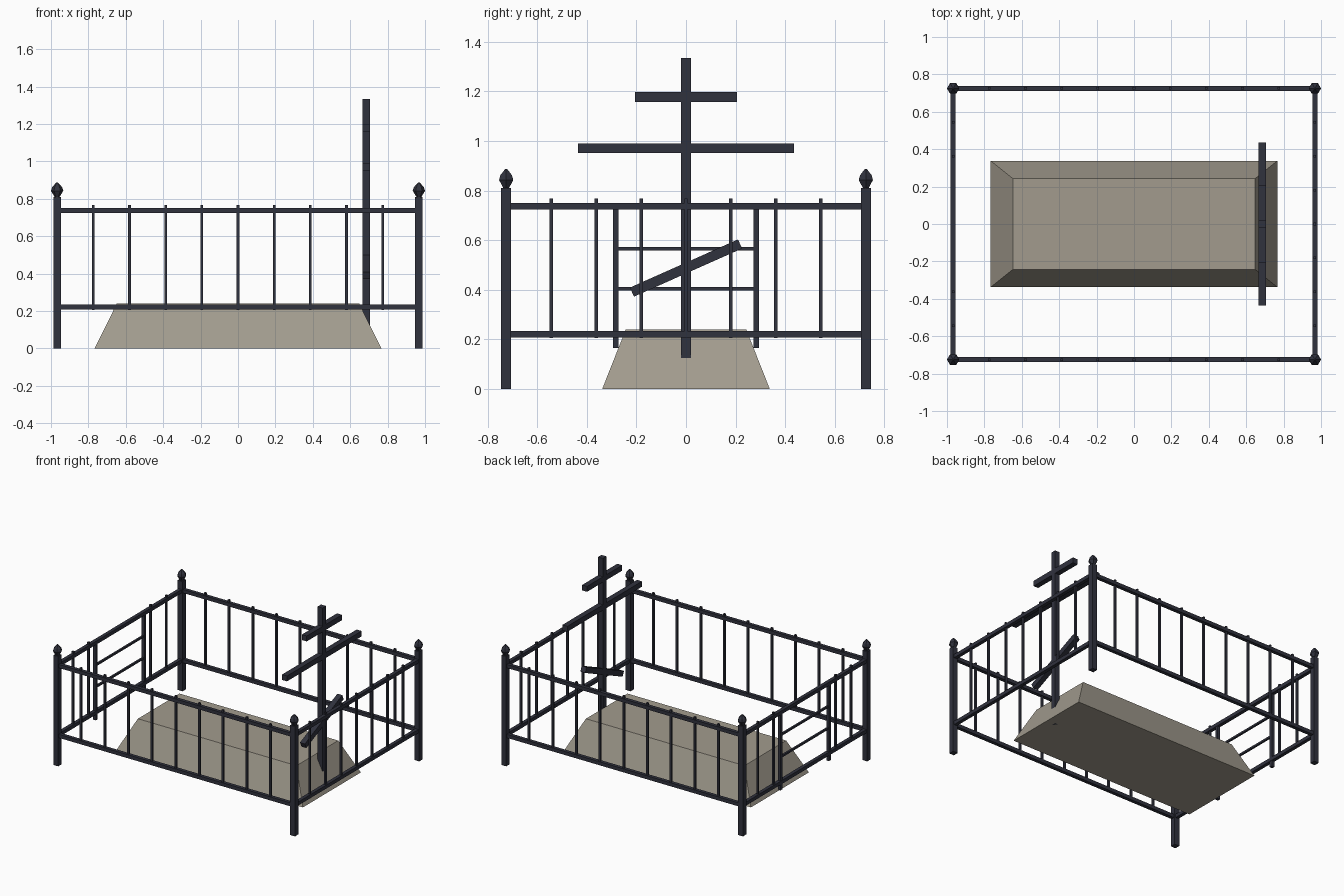
import bpy, bmesh
from math import radians
from mathutils import Matrix, Vector

if "Cube" in bpy.data.objects:
    bpy.data.objects.remove(bpy.data.objects["Cube"])


def material(name, rgb):
    m = bpy.data.materials.new(name)
    m.diffuse_color = (*rgb, 1)
    m.use_nodes = True
    m.node_tree.nodes["Principled BSDF"].inputs["Base Color"].default_value = m.diffuse_color
    return m


IRON = material("dark_iron", (0.03, 0.032, 0.048))
EARTH = material("earth", (0.36, 0.33, 0.27))


def finish(name, bm, mat):
    bmesh.ops.recalc_face_normals(bm, faces=bm.faces)
    me = bpy.data.meshes.new(name)
    bm.to_mesh(me)
    bm.free()
    me.materials.append(mat)
    ob = bpy.data.objects.new(name, me)
    bpy.context.collection.objects.link(ob)
    return ob


def box(name, centre, size, tilt=0):
    bm = bmesh.new()
    bmesh.ops.create_cube(bm, size=1)
    mtx = (Matrix.Translation(Vector(centre)) @ Matrix.Rotation(radians(tilt), 4, 'X')
           @ Matrix.Diagonal((*size, 1)))
    bmesh.ops.transform(bm, matrix=mtx, verts=bm.verts)
    return finish(name, bm, IRON)


def upright(name, x, y, z0, z1, w):
    return box(name, (x, y, (z0 + z1) / 2), (w, w, z1 - z0))


def finial(x, y):
    # six-sided bud: stacked cone sections
    bm = bmesh.new()
    profile = [(0.012, 0.808), (0.033, 0.843), (0.027, 0.862), (0.004, 0.888)]
    for (r0, z0), (r1, z1) in zip(profile, profile[1:]):
        m = Matrix.Translation((x, y, (z0 + z1) / 2)) @ Matrix.Rotation(radians(30), 4, 'Z')
        bmesh.ops.create_cone(bm, cap_ends=False, segments=6, radius1=r0, radius2=r1,
                              depth=z1 - z0, matrix=m)
    bmesh.ops.remove_doubles(bm, verts=bm.verts, dist=1e-4)
    # point the hexagon corners along x
    ang = max(bm.verts, key=lambda v: v.co.x).co - Vector((x, y, 0))
    if abs(ang.y) > 0.005:
        bmesh.ops.rotate(bm, verts=bm.verts, cent=(x, y, 0),
                         matrix=Matrix.Rotation(radians(30), 3, 'Z'))
    bmesh.ops.holes_fill(bm, edges=bm.edges)
    finish("finial", bm, IRON)


PX, PY = 0.967, 0.725
RAIL, BAR = 0.026, 0.014

# Corner posts with finials
for sx in (-1, 1):
    for sy in (-1, 1):
        upright("corner_post", sx * PX, sy * PY, 0, 0.81, 0.04)
        finial(sx * PX, sy * PY)

# Fence rails
for z in (0.221, 0.737):
    for s in (-1, 1):
        box("long_rail", (0, s * PY, z), (2 * PX, RAIL, RAIL))
        box("end_rail", (s * PX, 0, z), (RAIL, 2 * PY, RAIL))

# Balusters; the left end leaves an opening for the gate
for s in (-1, 1):
    for i in range(-4, 5):
        upright("long_side_baluster", i * PX / 5, s * PY, 0.206, 0.768, BAR)
    for i in range(-3, 4):
        if s > 0 or abs(i) > 1:
            upright("end_baluster", s * PX, i * PY / 4, 0.206, 0.768, BAR)

# Gate
for s in (-1, 1):
    upright("gate_post", -PX, s * 0.283, 0.165, 0.75, 0.022)
for z in (0.405, 0.566):
    box("gate_rail", (-PX, 0, z), (0.014, 0.566, 0.014))

# Cross with two straight bars and one slanted bar
CX = 0.685
upright("cross_post", CX, 0, 0, 1.334, 0.04)
box("cross_top_bar", (CX, 0, 1.178), (0.04, 0.41, 0.04))
box("cross_main_bar", (CX, 0, 0.971), (0.04, 0.87, 0.04))
box("cross_slanted_bar", (CX, 0, 0.488), (0.04, 0.477, 0.04), tilt=24)

# Earth mound: box with the top face drawn in
bm = bmesh.new()
bmesh.ops.create_cube(bm, size=2)
for v in bm.verts:
    top = v.co.z > 0
    hx, hy = (0.648, 0.243) if top else (0.767, 0.338)
    v.co = (v.co.x * hx, v.co.y * hy, 0.24 if top else 0)
finish("mound", bm, EARTH)
